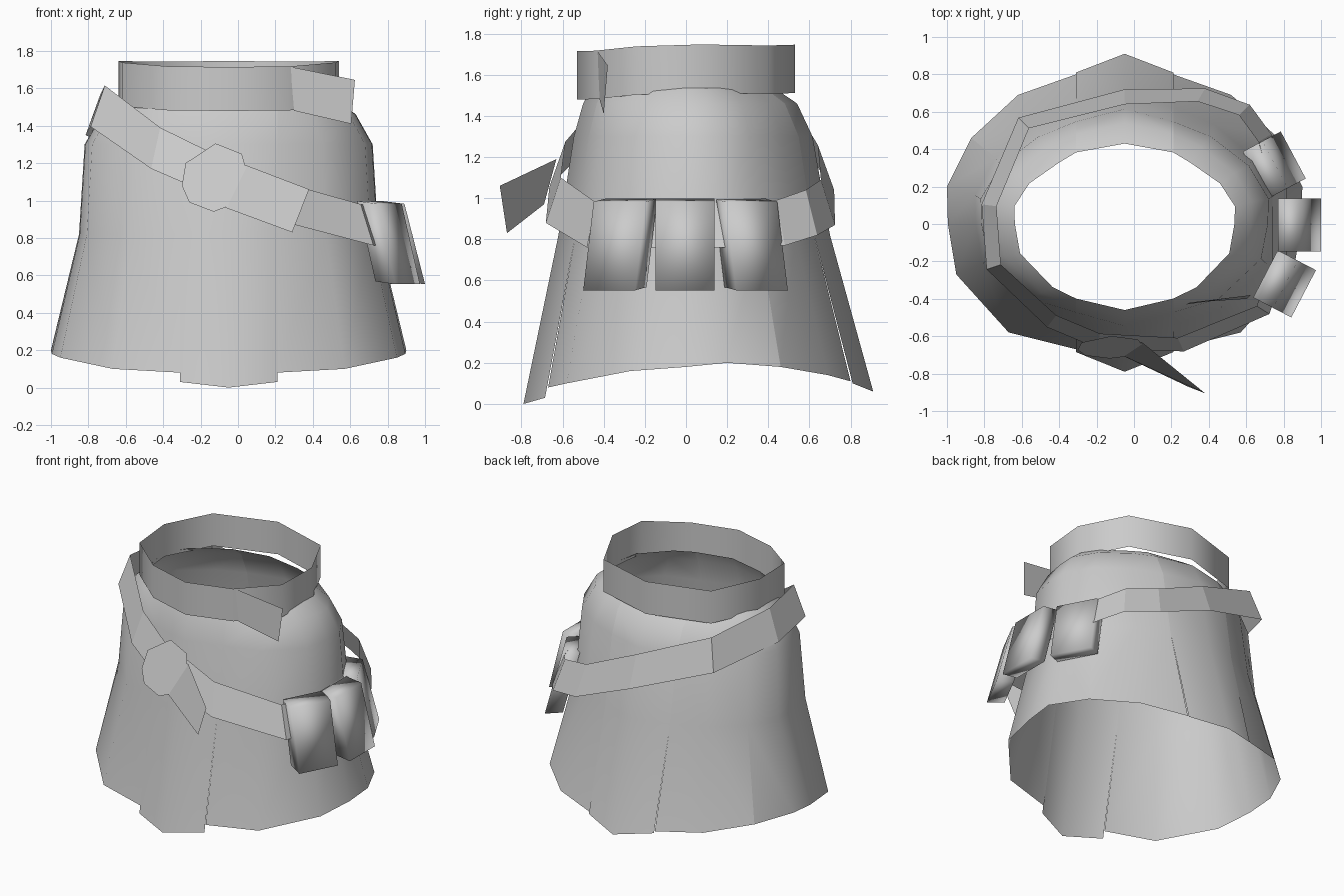
import bpy, bmesh, math
from mathutils import Vector, Matrix

cube = bpy.data.objects.get("Cube")
if cube:
    bpy.data.objects.remove(cube, do_unlink=True)

grey = bpy.data.materials.new("plain_grey")
grey.use_nodes = True
grey.diffuse_color = (0.6, 0.6, 0.6, 1)
grey.node_tree.nodes["Principled BSDF"].inputs["Base Color"].default_value = (0.6, 0.6, 0.6, 1)

CX = -0.05  # symmetry line of the garment


def add_object(name, bm, smooth=True):
    mesh = bpy.data.meshes.new(name)
    for f in bm.faces:
        f.smooth = smooth
    bm.to_mesh(mesh)
    bm.free()
    mesh.materials.append(grey)
    obj = bpy.data.objects.new(name, mesh)
    bpy.context.collection.objects.link(obj)
    return obj


def sheet(name, columns, closed=False, smooth=True, sharp_column=None):
    """Grid surface from columns of points running bottom to top."""
    bm = bmesh.new()
    cols = [[bm.verts.new(p) for p in col] for col in columns]
    pairs = list(zip(cols, cols[1:])) + ([(cols[-1], cols[0])] if closed else [])
    for a, b in pairs:
        for i in range(len(a) - 1):
            bm.faces.new((a[i], b[i], b[i + 1], a[i + 1]))
    if sharp_column is not None:
        col = cols[sharp_column]
        bm.edges.get((col[0], col[1])).smooth = False
    return add_object(name, bm, smooth)


# Skirt: (half width, front y, back y, z) of each level above the hem
HEM = (0.95, 0.79, 0.91)
LEVELS = [(0.80, 0.62, 0.70, 0.82), (0.77, 0.545, 0.615, 1.30),
          (0.68, 0.50, 0.54, 1.46), (0.59, 0.46, 0.43, 1.535)]
FRONT_SEAM, BACK_SEAM = -0.685, 0.81


def skirt_column(u, y, z, side, seam_y=None):
    """One vertical line of the skirt; seam lines keep a constant x."""
    col = [(CX + side * u, y, z)]
    for a, front, back, height in LEVELS:
        k = front / HEM[1] if y < 0 else back / HEM[2]
        w = u * a / HEM[0] if seam_y is None else u
        col.append((CX + side * w, (seam_y or y) * k, height))
    return col


def centre_panel(name, mid_y, mid_z, edge_y, edge_z):
    sheet(name, [skirt_column(0.26, edge_y, edge_z, -1, edge_y),
                 skirt_column(0, mid_y, mid_z, 1),
                 skirt_column(0.26, edge_y, edge_z, 1, edge_y)])


centre_panel("front_panel", -0.79, 0.0, FRONT_SEAM, 0.03)
centre_panel("back_panel", 0.91, 0.06, BACK_SEAM, 0.10)

SIDE = [(0.62, -0.58, 0.10), (0.90, -0.27, 0.16), (0.945, 0.0, 0.18),
        (0.95, 0.20, 0.20), (0.82, 0.46, 0.18), (0.57, 0.69, 0.14)]
for side, label in ((1, "left"), (-1, "right")):
    cols = [skirt_column(0.26, -0.67, 0.08, side, FRONT_SEAM)]
    cols += [skirt_column(u, y, z, side) for u, y, z in SIDE]
    cols.append(skirt_column(0.26, 0.80, 0.11, side, BACK_SEAM))
    sheet(label + "_side_panel", cols, sharp_column=5)

# Waistband
half = [(0, -0.53), (0.32, -0.44), (0.57, -0.24), (0.59, 0.07), (0.43, 0.40), (0, 0.53)]
ring = [(CX + u, y) for u, y in half] + [(CX - u, y) for u, y in half[-2:0:-1]]
band = []
for x, y in ring:
    z = 1.495 + 0.03 * y
    if abs(y) < 0.3:
        z += 0.015
    band.append([(x, y, z), (x, y, z + 0.235)])
sheet("waistband", band, closed=True)

# Loose end of the waistband
sheet("waistband_flap", [[(0.30, -0.42, 1.48), (0.28, -0.43, 1.715)],
                         [(0.605, -0.40, 1.41), (0.625, -0.38, 1.645)]], smooth=False)

# Slanted belt, flared at its lower edge
path = [(-0.75, -0.23, 1.505), (-0.44, -0.52, 1.28), (-0.19, -0.625, 1.165),
        (0.25, -0.645, 0.99), (0.69, -0.46, 0.87), (0.78, -0.2, 0.87),
        (0.78, 0.2, 0.87), (0.70, 0.46, 0.88), (0.59, 0.61, 0.93),
        (0.36, 0.69, 0.98), (-0.05, 0.68, 1.15), (-0.59, 0.54, 1.36),
        (-0.775, 0.1, 1.46)]
belt = []
for p in path:
    p = Vector(p)
    out = Vector((p.x - CX, p.y, 0)).normalized()
    lean = out * 0.04 - Vector((0, 0, 0.11))
    belt.append([p + lean, p - lean])
sheet("belt", belt, closed=True, smooth=False)

# Buckle plate, lying on the flare of the belt
bm = bmesh.new()
outline = [(-0.28, 1.2), (-0.12, 1.305), (0.02, 1.25), (0.055, 1.13),
           (0, 0.99), (-0.13, 0.94), (-0.26, 0.99), (-0.3, 1.08)]
bm.faces.new([bm.verts.new((x, -0.66 + 0.33 * (z - 1.12), z)) for x, z in outline])
add_object("buckle_plate", bm, False)

# Belt tail standing away from the front
sheet("belt_tail", [[(-0.09, -0.69, 0.97), (0.04, -0.63, 1.19)],
                    [(0.29, -0.87, 0.83), (0.38, -0.905, 1.06)]], smooth=False)

# Three pouches, leaning outwards at the bottom
for name, x, y, angle in (("front_pouch", 0.805, -0.32, -27.5),
                          ("middle_pouch", 0.885, -0.005, 0),
                          ("back_pouch", 0.75, 0.315, 28)):
    bm = bmesh.new()
    bmesh.ops.create_cube(bm, size=1)
    for v in bm.verts:
        lean = -0.11 * v.co.z
        v.co = Vector((v.co.x * 0.12 + lean, v.co.y * 0.285, v.co.z * 0.43 - 0.015 * v.co.x))
    turn = Matrix.Translation((x, y, 0.775)) @ Matrix.Rotation(math.radians(angle), 4, "Z")
    bm.transform(turn)
    add_object(name, bm)
